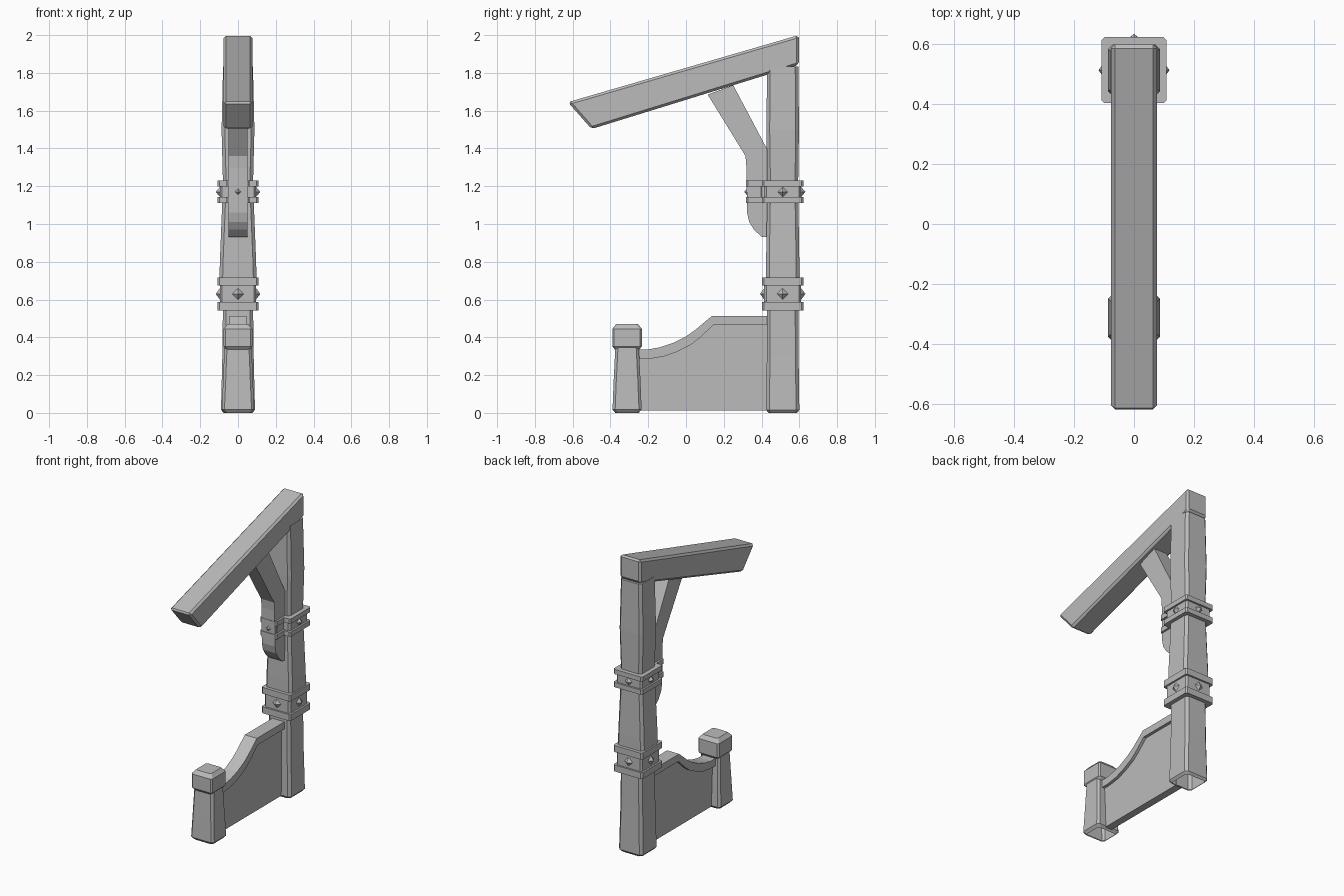
import bpy, bmesh
from mathutils import Vector

cube = bpy.data.objects.get("Cube")
if cube:
    bpy.data.objects.remove(cube)

grey = bpy.data.materials.new("plain_grey")
grey.use_nodes = True
grey.diffuse_color = (0.5, 0.5, 0.5, 1)
grey.node_tree.nodes["Principled BSDF"].inputs["Base Color"].default_value = (0.5, 0.5, 0.5, 1)

POST_Y, NEWEL_Y = 0.512, -0.312


def finish(name, bm):
    bmesh.ops.recalc_face_normals(bm, faces=bm.faces)
    mesh = bpy.data.meshes.new(name)
    bm.to_mesh(mesh)
    bm.free()
    mesh.materials.append(grey)
    obj = bpy.data.objects.new(name, mesh)
    bpy.context.collection.objects.link(obj)
    return obj


def loft(name, y, sections, chamfer, open_bottom=False):
    """Stack chamfered rectangles given as (z, half x, half y)."""
    bm = bmesh.new()
    rings = []
    for z, hx, hy in sections:
        c = chamfer
        corners = [(hx, c - hy), (hx, hy - c), (hx - c, hy), (c - hx, hy),
                   (-hx, hy - c), (-hx, c - hy), (c - hx, -hy), (hx - c, -hy)]
        rings.append([bm.verts.new((px, y + py, z)) for px, py in corners])
    for low, high in zip(rings, rings[1:]):
        for i in range(8):
            j = (i + 1) % 8
            bm.faces.new((low[i], low[j], high[j], high[i]))
    bm.faces.new(rings[-1])
    if not open_bottom:
        bm.faces.new(rings[0][::-1])
    return finish(name, bm)


def extrude(name, outline, half, bevel=0):
    """Extrude a (y, z) outline symmetrically along x."""
    bm = bmesh.new()
    face = bm.faces.new([bm.verts.new((-half, y, z)) for y, z in outline])
    moved = bmesh.ops.extrude_face_region(bm, geom=[face])["geom"]
    bmesh.ops.translate(bm, vec=(2 * half, 0, 0),
                        verts=[v for v in moved if isinstance(v, bmesh.types.BMVert)])
    if bevel:
        bmesh.ops.bevel(bm, geom=bm.edges[:], offset=bevel, segments=1, affect='EDGES')
    return finish(name, bm)


def stud(name, base, direction, size=0.03, height=0.022):
    """Four-sided pyramid stud."""
    bm = bmesh.new()
    base, d = Vector(base), Vector(direction)
    side, up = d.cross(Vector((0, 0, 1))) * size, Vector((0, 0, size))
    ring = [bm.verts.new(base + v) for v in (side, up, -side, -up)]
    tip = bm.verts.new(base + d * height)
    for i in range(4):
        bm.faces.new((ring[i], ring[(i + 1) % 4], tip))
    return finish(name, bm)


def band(name, y, z, half_x, half_y, half_h, rim):
    """Recessed collar between two projecting rims."""
    loft(name + "_collar", y, [(z - half_h, half_x - 0.012, half_y - 0.012),
                               (z + half_h, half_x - 0.012, half_y - 0.012)], 0.012)
    for label, zc in (("lower", z - half_h + rim / 2), ("upper", z + half_h - rim / 2)):
        loft(f"{name}_{label}_rim", y, [(zc - rim / 2, half_x, half_y),
                                        (zc + rim / 2, half_x, half_y)], 0.01)


# Main post, with hand-hewn swelling
loft("main_post", POST_Y,
     [(0, 0.076, 0.076), (0.016, 0.09, 0.088), (0.3, 0.083, 0.084), (0.55, 0.08, 0.083),
      (0.72, 0.098, 0.088), (0.8, 0.096, 0.088), (1.1, 0.084, 0.083), (1.23, 0.08, 0.082),
      (1.5, 0.087, 0.086), (1.835, 0.079, 0.083)], 0.017, True)

# Sloping roof beam
extrude("roof_beam", [(-0.625, 1.645), (-0.5, 1.503), (0.597, 1.842), (0.597, 2.0)], 0.077, 0.013)

# Diagonal brace
extrude("brace", [(0.115, 1.685), (0.25, 1.735), (0.43, 1.395), (0.43, 0.93), (0.4, 0.932),
                  (0.36, 0.97), (0.335, 1.01), (0.323, 1.06), (0.32, 1.3), (0.315, 1.36)], 0.049)

# Bands around the post and the brace
band("lower_band", POST_Y, 0.63, 0.108, 0.11, 0.087, 0.043)
band("upper_band", POST_Y, 1.17, 0.108, 0.11, 0.06, 0.032)
band("brace_band", 0.37, 1.17, 0.062, 0.052, 0.06, 0.032)

# Pyramid studs
for label, z, front_y, size in (("lower", 0.63, POST_Y - 0.098, 0.03), ("upper", 1.17, 0.33, 0.026)):
    stud(f"{label}_front_stud", (0, front_y, z), (0, -1, 0), size)
    stud(f"{label}_back_stud", (0, POST_Y + 0.098, z), (0, 1, 0), size)
    for side, s in (("left", 1), ("right", -1)):
        stud(f"{label}_{side}_stud", (s * 0.096, POST_Y, z), (s, 0, 0), size)

# Low front post and its cap
loft("front_post", NEWEL_Y, [(0, 0.07, 0.062), (0.018, 0.086, 0.077), (0.17, 0.079, 0.071),
                             (0.35, 0.072, 0.062)], 0.014, True)
loft("front_post_cap", NEWEL_Y, [(0.335, 0.062, 0.064), (0.352, 0.077, 0.078),
                                 (0.445, 0.077, 0.078), (0.47, 0.056, 0.058)], 0.01)

# Side panel with a swept top rail
rail_top = [(-0.26, 0.335), (-0.2, 0.336), (-0.14, 0.347), (-0.07, 0.37), (0, 0.405),
            (0.05, 0.44), (0.137, 0.513), (0.43, 0.513)]
rail_bottom = [(-0.26, 0.285), (-0.19, 0.287), (-0.12, 0.298), (-0.05, 0.322), (0.025, 0.36),
               (0.07, 0.395), (0.145, 0.465), (0.43, 0.465)]
extrude("top_rail", rail_top + rail_bottom[::-1], 0.045)
extrude("side_panel", [(-0.26, 0.012)] + [(y, z + 0.01) for y, z in rail_bottom] + [(0.43, 0.012)], 0.025)
